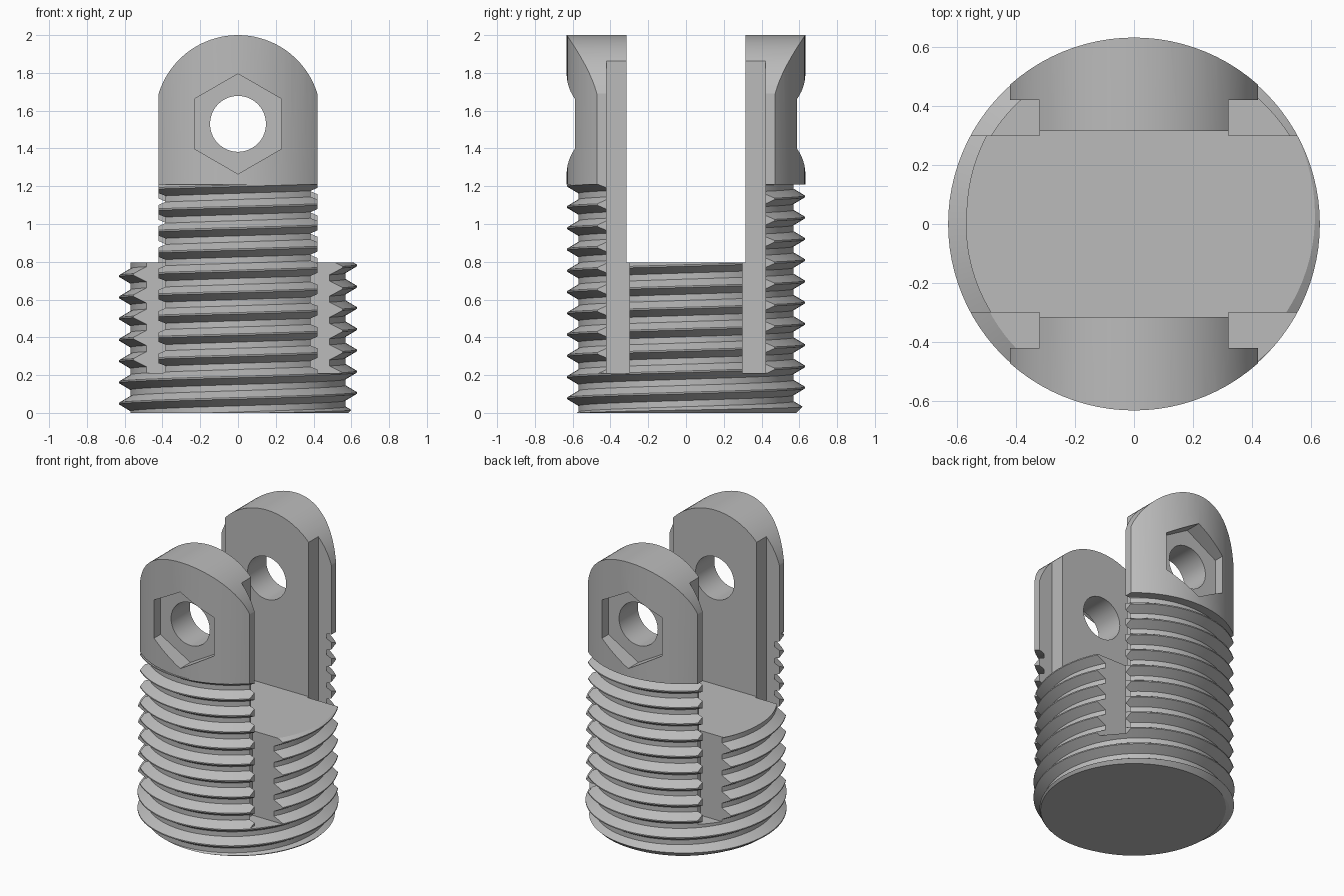
import bpy, bmesh
from math import sin, cos, pi, radians

if "Cube" in bpy.data.objects:
    bpy.data.objects.remove(bpy.data.objects["Cube"], do_unlink=True)

SEG = 96
RADIUS = 0.632
PITCH = 0.1125
HOLE_Z = 1.53

grey = bpy.data.materials.new("plain_grey")
grey.use_nodes = True
colour = (0.5, 0.5, 0.5, 1)
grey.diffuse_color = colour
grey.node_tree.nodes["Principled BSDF"].inputs["Base Color"].default_value = colour


def finish(bm, name):
    bmesh.ops.recalc_face_normals(bm, faces=bm.faces)
    mesh = bpy.data.meshes.new(name)
    bm.to_mesh(mesh)
    bm.free()
    mesh.materials.append(grey)
    ob = bpy.data.objects.new(name, mesh)
    bpy.context.collection.objects.link(ob)
    return ob


def prism(name, outline, low, high, axis):
    """Extrude an outline along z (points are x, y) or along y (points are x, z)."""
    bm = bmesh.new()
    place = (lambda a, b, h: (a, b, h)) if axis == "z" else (lambda a, b, h: (a, h, b))
    rings = [[bm.verts.new(place(a, b, h)) for a, b in outline] for h in (low, high)]
    for ring in rings:
        bm.faces.new(ring)
    for i in range(len(outline)):
        bm.faces.new((rings[0][i - 1], rings[0][i], rings[1][i], rings[1][i - 1]))
    return finish(bm, name)


def circle(radius, count, z=0.0, start=-pi / 2):
    return [(radius * cos(start + 2 * pi * i / count),
             z + radius * sin(start + 2 * pi * i / count)) for i in range(count)]


def boolean(target, tool, operation):
    tool.hide_render = True
    mod = target.modifiers.new("cut", "BOOLEAN")
    mod.operation, mod.object, mod.solver = operation, tool, "EXACT"
    bpy.context.view_layer.objects.active = target
    bpy.ops.object.modifier_apply(modifier=mod.name)
    bpy.data.objects.remove(tool, do_unlink=True)


def threaded_rod(name, turns, peak):
    """Right-handed helix; each column holds one tooth and joins the turn above."""
    bm = bmesh.new()
    tooth = [(-0.004, 0.63), (0.004, 0.63), (0.04, 0.57), (PITCH - 0.04, 0.57)]
    last = SEG * turns
    cols = []
    for i in range(last + SEG + 1):
        a = -pi / 2 + 2 * pi * i / SEG
        z = peak + PITCH * i / SEG
        points = tooth if i <= last else tooth[:1]
        cols.append([bm.verts.new((r * cos(a), r * sin(a), z + dz)) for dz, r in points])

    def column(i):
        return cols[i][:4] + [cols[i + SEG][0]]

    for i in range(last):
        p, q = column(i), column(i + 1)
        for j in range(4):
            bm.faces.new((p[j], q[j], q[j + 1], p[j + 1]))
    # End caps fan out from the axis
    for i in (0, last):
        loop = [cols[k][0] for k in range(i, i + SEG + 1)] + cols[i][:0:-1]
        hub = bm.verts.new((0, 0, loop[0].co.z + PITCH / 2))
        for k in range(len(loop)):
            bm.faces.new((hub, loop[k - 1], loop[k]))
    return finish(bm, name)


# Threaded shank trimmed to length with a chamfered foot
body = threaded_rod("threaded_clevis", 15, 1.09 - 12 * PITCH)
trim = bmesh.new()
bmesh.ops.create_cone(trim, cap_ends=True, segments=SEG, radius1=0.585, radius2=0.585 + 1.25,
                      depth=1.25)
bmesh.ops.translate(trim, verts=trim.verts, vec=(0, 0, 0.625))
boolean(body, finish(trim, "foot_trim"), "INTERSECT")

# Smooth head above the thread
boolean(body, prism("head", circle(RADIUS, SEG), 1.21, 2.05, "z"), "UNION")

# Gap between the two ears
gap = [(-1, -0.315), (1, -0.315), (1, 0.315), (-1, 0.315)]
boolean(body, prism("gap", gap, 0.795, 2.2, "z"), "DIFFERENCE")

# Stepped slots beside each ear
slot = [(0.32, 0.3), (1, 0.3), (1, 1), (0.42, 1), (0.42, 0.42), (0.32, 0.42)]
for sx in (-1, 1):
    for sy in (-1, 1):
        outline = [(sx * x, sy * y) for x, y in slot]
        boolean(body, prism("slot", outline, 0.21, 2.2, "z"), "DIFFERENCE")

# Rounded ear tops
arch = [(0.44 * cos(radians(d)), 1.56 + 0.44 * sin(radians(d))) for d in range(10, 171, 4)]
arch += [(-0.8, arch[-1][1]), (-0.8, 2.3), (0.8, 2.3), (0.8, arch[0][1])]
boolean(body, prism("arch", arch, -1, 1, "y"), "DIFFERENCE")

# Cross hole and hexagonal pockets
boolean(body, prism("hole", circle(0.148, 48, HOLE_Z), -1, 1, "y"), "DIFFERENCE")
for low, high in ((-1, -0.52), (0.52, 1)):
    boolean(body, prism("pocket", circle(0.265, 6, HOLE_Z), low, high, "y"), "DIFFERENCE")

# Smooth the round surfaces, keep edges crisp
bpy.ops.object.select_all(action="DESELECT")
body.select_set(True)
bpy.context.view_layer.objects.active = body
bpy.ops.object.shade_smooth_by_angle(angle=radians(12))
